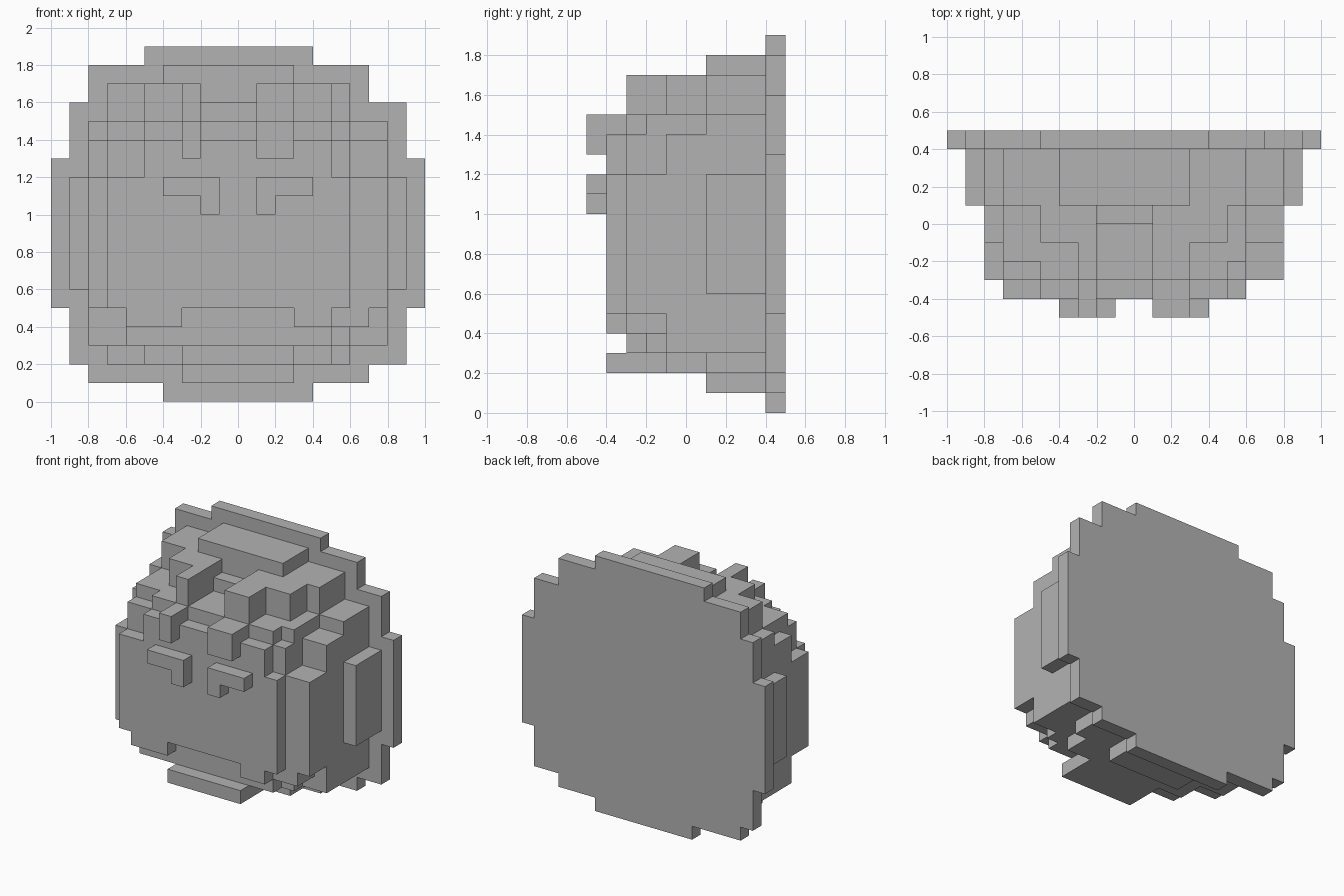
import bpy
import bmesh
from mathutils import Vector

UNIT = 0.1   # edge length of one block
BACK = 4     # default rear limit of the blocks

old = bpy.data.objects.get("Cube")
if old:
    bpy.data.objects.remove(old, do_unlink=True)

stone = bpy.data.materials.new("plain grey")
stone.use_nodes = True
grey = (0.45, 0.45, 0.45, 1)
stone.diffuse_color = grey
stone.node_tree.nodes["Principled BSDF"].inputs["Base Color"].default_value = grey

cells = {}   # block position -> part name


def fill(part, x_range, z_range, front, back=BACK):
    """Fill a box of blocks; blocks already taken keep their part."""
    for x in range(*x_range):
        for y in range(front, back):
            for z in range(*z_range):
                cells.setdefault((x, y, z), part)


def build(part):
    """Mesh the exposed sides of one part's blocks, merging flat areas."""
    bm = bmesh.new()
    for cell, owner in cells.items():
        if owner != part:
            continue
        for axis in range(3):
            for side in (0, 1):
                near = list(cell)
                near[axis] += 2 * side - 1
                if tuple(near) in cells:
                    continue
                u, v = (axis + 1) % 3, (axis + 2) % 3
                ring = [(0, 0), (1, 0), (1, 1), (0, 1)]
                if not side:
                    ring.reverse()
                corners = []
                for a, b in ring:
                    p = Vector(cell)
                    p[axis] += side
                    p[u] += a
                    p[v] += b
                    corners.append(bm.verts.new(p * UNIT))
                bm.faces.new(corners)
    bmesh.ops.remove_doubles(bm, verts=bm.verts, dist=UNIT / 100)
    bmesh.ops.dissolve_limit(bm, angle_limit=0.01, verts=bm.verts, edges=bm.edges)
    mesh = bpy.data.meshes.new(part)
    bm.to_mesh(mesh)
    bm.free()
    mesh.materials.append(stone)
    bpy.context.collection.objects.link(bpy.data.objects.new(part, mesh))


# Stepped round plate behind the head
for xs, zs in [((-4, 4), (0, 1)), ((-8, 7), (1, 2)), ((-9, 9), (2, 5)),
               ((-10, 10), (5, 13)), ((-9, 9), (13, 16)),
               ((-8, 7), (16, 18)), ((-5, 4), (18, 19))]:
    fill("back_plate", xs, zs, BACK, BACK + 1)

# Face with a stepped forehead
fill("face", (-7, 6), (5, 12), -4)
fill("face", (-5, 5), (12, 14), -4)
fill("face", (-7, 6), (12, 14), -3)
for xs in [(-6, -3), (3, 5)]:
    fill("face", xs, (4, 5), -4)

# Recessed mouth and jaw corner
fill("mouth", (-6, 5), (3, 5), -3)
fill("mouth", (5, 7), (4, 5), -3)
fill("mouth", (-6, 6), (3, 4), -2)

# Sides of the head and the ears
for zs, front in [((5, 12), -3), ((3, 5), -1), ((12, 14), -1), ((14, 15), 1)]:
    fill("head_sides", (-8, 8), zs, front)
fill("ears", (-9, 9), (6, 12), 1)

# Chin, with a protruding lower lip
for xs, front in [((-3, 3), -4), ((-5, 5), -1), ((-7, 6), 1)]:
    fill("chin", xs, (2, 3), front)
fill("chin", (-3, 3), (1, 2), 1)

# Hair band, locks and crown
fill("hair", (-5, 5), (14, 15), -3)
fill("hair", (-7, 6), (14, 15), -2)
for lock, sweep in [((-3, -2), (-5, -2)), ((1, 3), (1, 5))]:
    fill("fringe", lock, (13, 15), -5)
    fill("hair", lock, (15, 17), -3)
    fill("hair", sweep, (15, 17), -1)
fill("hair", (-2, 1), (15, 16), 0)
fill("hair", (-7, 6), (15, 17), 1)
fill("hair", (-4, 3), (17, 18), 1)

# Eyes: a brow bar with an inner drop
for name, bar, drop in [("right_eye", (-4, -1), (-2, -1)), ("left_eye", (1, 4), (1, 2))]:
    fill(name, bar, (11, 12), -5, -4)
    fill(name, drop, (10, 11), -5, -4)

for part in dict.fromkeys(cells.values()):
    build(part)
